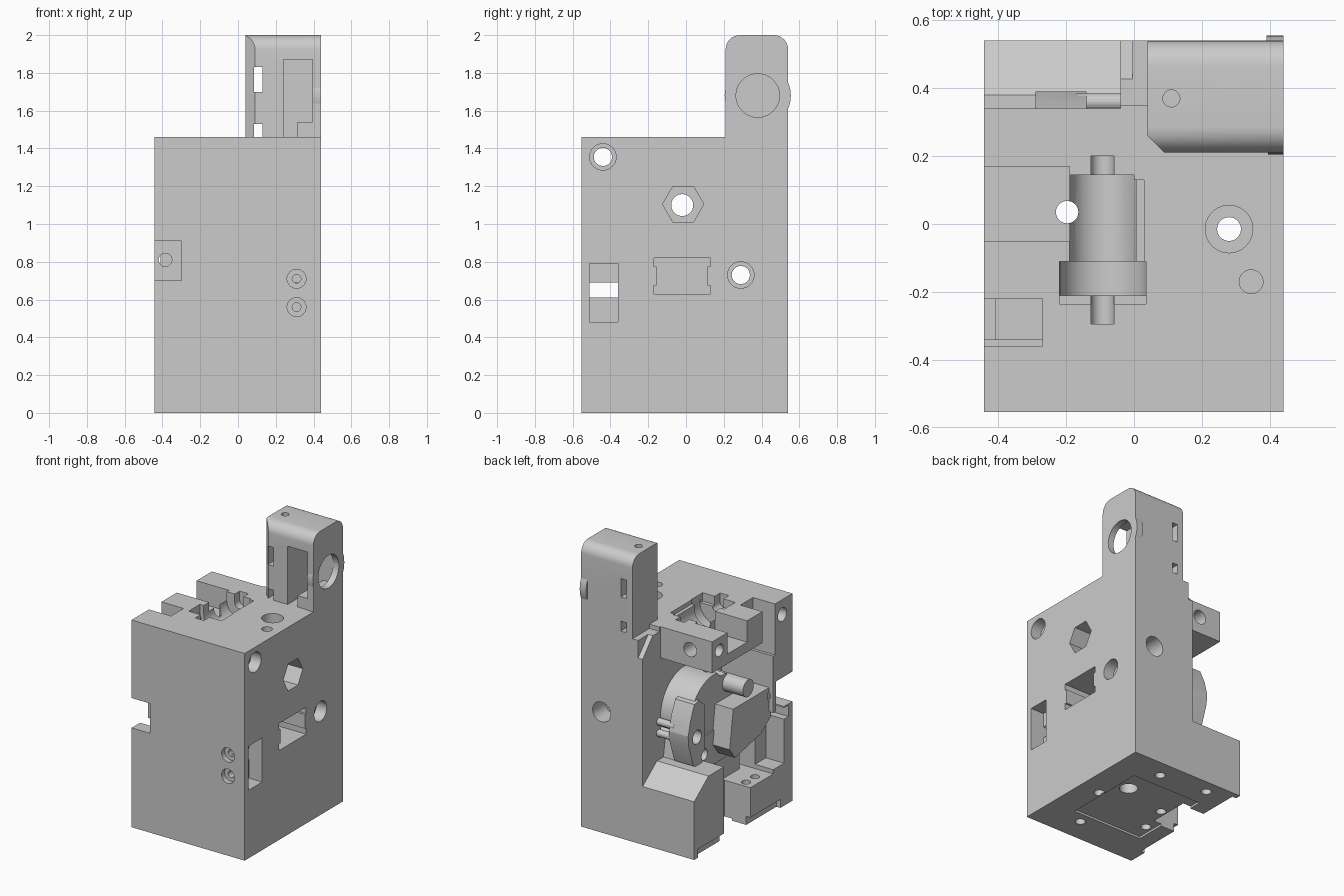
import bpy, bmesh, math
from mathutils import Matrix, Vector

cube = bpy.data.objects.get("Cube")
if cube:
    bpy.data.objects.remove(cube, do_unlink=True)

grey = bpy.data.materials.new("plain grey")
grey.use_nodes = True
grey.diffuse_color = (0.6, 0.6, 0.6, 1)
grey.node_tree.nodes["Principled BSDF"].inputs["Base Color"].default_value = (0.6, 0.6, 0.6, 1)

TURN = {
    "x": Matrix.Rotation(math.pi / 2, 4, "Y"),
    "y": Matrix.Rotation(-math.pi / 2, 4, "X"),
    "z": Matrix.Identity(4),
}


def make(name, bm):
    mesh = bpy.data.meshes.new(name)
    bmesh.ops.recalc_face_normals(bm, faces=bm.faces)
    bm.to_mesh(mesh)
    bm.free()
    mesh.materials.append(grey)
    obj = bpy.data.objects.new(name, mesh)
    bpy.context.collection.objects.link(obj)
    return obj


def box(name, x, y, z):
    bm = bmesh.new()
    bmesh.ops.create_cube(bm, size=1)
    for v in bm.verts:
        v.co = Vector([a + (b - a) * (c + 0.5) for (a, b), c in zip((x, y, z), v.co)])
    return make(name, bm)


def rod(name, axis, centre, span, r, sides=40):
    """Cylinder along an axis; centre holds the other two coordinates in order."""
    bm = bmesh.new()
    bmesh.ops.create_cone(bm, cap_ends=True, segments=sides, radius1=r, radius2=r,
                          depth=span[1] - span[0])
    pos = list(centre)
    pos.insert("xyz".index(axis), sum(span) / 2)
    bm.transform(Matrix.Translation(pos) @ TURN[axis])
    return make(name, bm)


def prism(name, axis, points, span):
    """Profile extruded along x (points are y, z) or z (points are x, y)."""
    bm = bmesh.new()
    def place(p, d):
        return (d, *p) if axis == "x" else (*p, d)
    face = bm.faces.new([bm.verts.new(place(p, span[0])) for p in points])
    out = bmesh.ops.extrude_face_region(bm, geom=[face])["geom"]
    shift = place((0, 0), span[1] - span[0])
    bmesh.ops.translate(bm, verts=[e for e in out if isinstance(e, bmesh.types.BMVert)], vec=shift)
    # close the starting side if the extrusion removed it
    bmesh.ops.holes_fill(bm, edges=[e for e in bm.edges if e.is_boundary], sides=0)
    return make(name, bm)


def combine(target, tool, how="DIFFERENCE"):
    tool.hide_render = True
    mod = target.modifiers.new("shape", "BOOLEAN")
    mod.operation, mod.solver, mod.object = how, "EXACT", tool
    bpy.context.view_layer.objects.active = target
    bpy.ops.object.modifier_apply(modifier=mod.name)
    bpy.data.objects.remove(tool, do_unlink=True)


def cut_box(target, *spans):
    combine(target, box("cutter", *spans))


def cut_rod(target, *args):
    combine(target, rod("cutter", *args))


# main housing with its hexagonal nut seat and open mechanism bay
body = box("housing", (-0.442, 0.44), (-0.554, 0.54), (0, 1.46))
hexagon = [(-0.015 + 0.109 * math.cos(k * math.pi / 3), 1.105 + 0.109 * math.sin(k * math.pi / 3))
           for k in range(6)]
combine(body, prism("cutter", "x", hexagon, (0.24, 0.6)))
cut_box(body, (-0.5, -0.04), (-0.34, 0.21), (0.27, 1.24))
combine(body, prism("cutter", "x", [(0.2, 0.53), (0.38, 0.53), (0.54, 0.41), (0.6, 0.41),
                                    (0.6, 1.24), (0.2, 1.24)], (-0.5, -0.04)))
cut_box(body, (-0.5, -0.04), (0.34, 0.6), (1.0, 1.6))
cut_box(body, (-0.1, 0.04), (0.35, 0.6), (1.43, 1.6))
cut_box(body, (-0.5, -0.24), (-0.085, 0.21), (-0.1, 0.45))
cut_box(body, (-0.5, -0.3), (-0.46, -0.3), (0.3, 0.7))

# sloped gusset where the column meets the bar
combine(body, prism("cutter", "x", [(0.6, 1.25), (0.545, 1.3), (0.4, 1.46), (0.4, 1.6), (0.6, 1.6)],
                    (-0.1, -0.005)))

# front notch and top pockets
cut_box(body, (-0.5, -0.3), (-0.6, -0.37), (0.7, 0.91))
cut_box(body, (-0.5, -0.27), (-0.36, -0.22), (1.1, 1.6))
cut_box(body, (-0.5, -0.19), (-0.05, 0.17), (1.31, 1.6))

# roller seat sunk into the top
cut_rod(body, "y", (-0.09, 1.4), (-0.21, 0.12), 0.1)
cut_rod(body, "y", (-0.09, 1.4), (-0.21, -0.11), 0.128)
cut_rod(body, "y", (-0.09, 1.4), (0.12, 0.145), 0.1)
cut_box(body, (-0.19, 0.0), (-0.21, 0.145), (1.4, 1.6))
cut_box(body, (-0.22, 0.035), (-0.235, -0.11), (1.4, 1.6))
cut_box(body, (-0.02, 0.03), (-0.12, 0.13), (1.43, 1.6))
cut_rod(body, "y", (-0.093, 1.4), (-0.295, 0.2), 0.034)
cut_box(body, (-0.127, -0.059), (-0.295, 0.2), (1.4, 1.6))

# rounded carrier, inner block, lever and shaft in the bay
combine(body, rod("carrier", "x", (0.08, 0.82), (-0.27, 0.05), 0.262, 56), "UNION")
combine(body, prism("inner_block", "x", [(-0.36, 0.66), (-0.25, 0.58), (0.04, 0.52), (0.1, 0.6),
                                         (0.06, 0.87), (-0.36, 0.87)], (-0.41, 0.05)), "UNION")
combine(body, box("block_root", (-0.22, 0.05), (-0.28, 0.04), (0.2, 0.6)), "UNION")
combine(body, prism("carrier_foot", "x", [(-0.05, 0.46), (0.23, 0.46), (0.31, 0.52), (0.28, 0.7),
                                          (-0.05, 0.7)], (-0.28, 0.05)), "UNION")
combine(body, box("foot_root", (-0.235, 0.05), (0.0, 0.25), (0.2, 0.5)), "UNION")
combine(body, prism("lever", "x", [(0.2, 0.56), (0.27, 0.51), (0.33, 0.54), (0.385, 0.7),
                                   (0.39, 0.77), (0.365, 0.87), (0.32, 0.97), (0.27, 0.98),
                                   (0.2, 0.92)], (-0.29, -0.14)), "UNION")
combine(body, rod("shaft", "x", (-0.08, 0.97), (-0.43, 0), 0.06), "UNION")
for z in (0.72, 0.8):
    combine(body, rod("pin", "x", (0.36, z), (-0.17, -0.01), 0.025, 20), "UNION")

# cross bores with wider mouths on the side
for y, z in ((-0.44, 1.355), (-0.36, 0.135), (0.29, 0.73)):
    cut_rod(body, "x", (y, z), (-0.6, 0.6), 0.048)
    cut_rod(body, "x", (y, z), (0.36, 0.6), 0.07)
cut_rod(body, "x", (-0.02, 1.1), (-0.6, 0.35), 0.058)
cut_rod(body, "x", (0.2, 0.57), (-0.4, -0.05), 0.04)

# side window with nibs, and slot
cut_box(body, (0.1, 0.6), (-0.17, 0.13), (0.63, 0.82))
for y in (-0.165, 0.125):
    combine(body, box("nib", (0.2, 0.44), (y - 0.01, y + 0.01), (0.675, 0.775)), "UNION")
cut_box(body, (-0.6, 0.6), (-0.51, -0.36), (0.61, 0.69))
cut_box(body, (0.336, 0.6), (-0.51, -0.36), (0.48, 0.79))

# front and back bores
for z in (0.56, 0.71):
    cut_rod(body, "y", (0.31, z), (-0.6, -0.52), 0.05)
    cut_rod(body, "y", (0.31, z), (-0.6, -0.4), 0.023)
cut_rod(body, "y", (-0.385, 0.81), (-0.45, -0.33), 0.035)
cut_rod(body, "y", (0.28, 0.85), (0.4, 0.6), 0.07)

# vertical bores
cut_rod(body, "z", (0.28, -0.015), (-0.1, 1.6), 0.035)
cut_rod(body, "z", (0.28, -0.015), (1.36, 1.6), 0.07)
cut_rod(body, "z", (0.345, -0.17), (1.35, 1.6), 0.035)
cut_rod(body, "z", (-0.197, 0.035), (-0.1, 1.6), 0.033)

# underside recess, edge relief and screw holes
cut_box(body, (-0.3, 0.25), (-0.3, 0.3), (-0.1, 0.015))
cut_box(body, (-0.5, -0.41), (-0.42, 0.5), (-0.1, 0.06))
cut_rod(body, "z", (0.155, 0.13), (-0.1, 0.2), 0.06)
for x, y in ((0.124, 0.41), (-0.24, 0.44), (-0.25, -0.18), (0.135, -0.38)):
    cut_rod(body, "z", (x, y), (-0.1, 0.2), 0.033)
for y in (-0.14, -0.24):
    cut_rod(body, "z", (-0.37, y), (0.2, 0.4), 0.03)

# bar bores
cut_rod(body, "y", (-0.27, 1.36), (0.22, 0.4), 0.05)
cut_rod(body, "x", (0.26, 1.37), (-0.5, -0.34), 0.043)

# tower with rounded upper edges
R = 0.075
profile = [(0.54, 1.4), (0.21, 1.4)]
for cy, start in ((0.21 + R, 180), (0.54 - R, 90)):
    for i in range(9):
        a = math.radians(start - i * 90 / 8)
        profile.append((cy + R * math.cos(a), 2 - R + R * math.sin(a)))
tower = prism("tower", "x", profile, (0.04, 0.44))
combine(tower, prism("cutter", "z", [(0, 0.19), (0.09, 0.19), (0.09, 0.21), (0.04, 0.26), (0, 0.26)],
                     (1.3, 2.1)))
combine(tower, rod("side_boss", "x", (0.38, 1.68), (0.39, 0.44), 0.175, 56), "UNION")

# deep front pocket meeting the side bore
cut_box(tower, (0.24, 0.395), (0.1, 0.5), (1.46, 1.87))
cut_rod(tower, "x", (0.38, 1.68), (0.32, 0.6), 0.115, 56)
combine(tower, box("pocket_step", (0.315, 0.42), (0.215, 0.51), (1.45, 1.54)), "UNION")
for z in ((1.7, 1.83), (1.46, 1.53)):
    cut_box(tower, (0.085, 0.13), (0.1, 0.7), z)
cut_rod(tower, "z", (0.11, 0.37), (1.9, 2.1), 0.025)
combine(body, tower, "UNION")

# crisp edges with smooth rounds
bpy.ops.object.select_all(action="DESELECT")
body.select_set(True)
bpy.context.view_layer.objects.active = body
bpy.ops.object.shade_smooth_by_angle(angle=math.radians(15))
